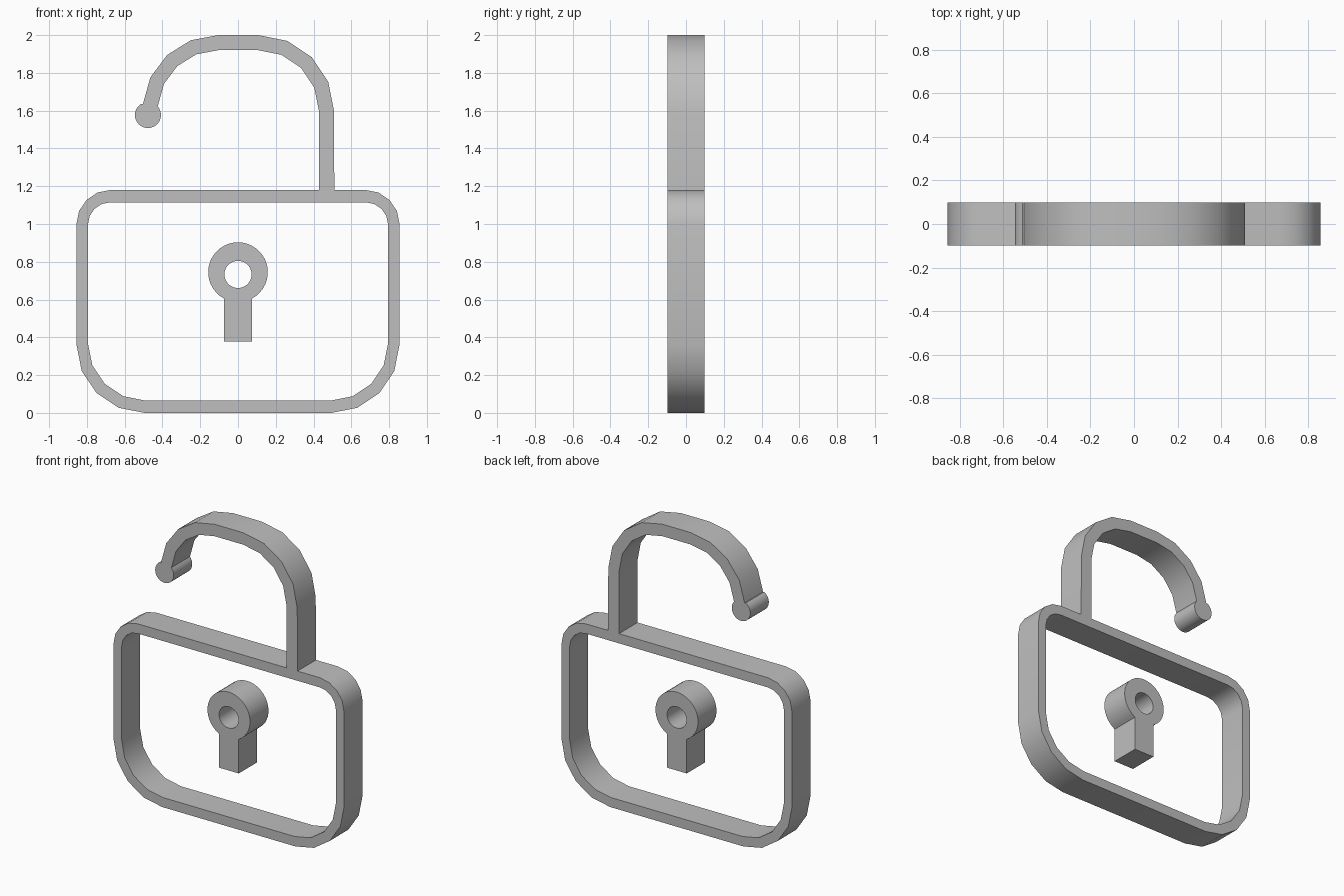
import bpy, bmesh
from math import radians, cos, sin

cube = bpy.data.objects.get("Cube")
if cube:
    bpy.data.objects.remove(cube, do_unlink=True)

HALF_DEPTH = 0.098

grey = bpy.data.materials.new("plain grey")
grey.use_nodes = True
tone = (0.52, 0.52, 0.52, 1)
grey.diffuse_color = tone
grey.node_tree.nodes["Principled BSDF"].inputs["Base Color"].default_value = tone


def arc(cx, cz, r, start, end, steps):
    """Points along a circular arc, angles in degrees."""
    angles = [radians(start + (end - start) * i / steps) for i in range(steps + 1)]
    return [(cx + r * cos(a), cz + r * sin(a)) for a in angles]


def rounded_box(half, bottom, top, r_bottom, r_top):
    """Outline with separate top and bottom corner radii."""
    xb, xt = half - r_bottom, half - r_top
    return (arc(xt, top - r_top, r_top, 0, 90, 4)
            + arc(-xt, top - r_top, r_top, 90, 180, 4)
            + arc(-xb, bottom + r_bottom, r_bottom, 180, 270, 4)
            + arc(xb, bottom + r_bottom, r_bottom, 270, 360, 4))


def extrude_outline(name, *outlines):
    """Fill the outlines (later ones are holes) and extrude along y."""
    curve = bpy.data.curves.new(name + "_outline", "CURVE")
    curve.dimensions = "2D"
    curve.fill_mode = "BOTH"
    curve.extrude = HALF_DEPTH
    for points in outlines:
        spline = curve.splines.new("POLY")
        spline.points.add(len(points) - 1)
        for p, (x, z) in zip(spline.points, points):
            p.co = (x, z, 0, 1)
        spline.use_cyclic_u = True
    helper = bpy.data.objects.new(name + "_helper", curve)
    bpy.context.collection.objects.link(helper)
    bpy.context.view_layer.update()
    evaluated = helper.evaluated_get(bpy.context.evaluated_depsgraph_get())
    mesh = bpy.data.meshes.new_from_object(evaluated)
    bpy.data.objects.remove(helper, do_unlink=True)
    bpy.data.curves.remove(curve)

    # Stand the outline upright, weld the caps to the walls
    bm = bmesh.new()
    bm.from_mesh(mesh)
    for v in bm.verts:
        x, z, depth = v.co
        v.co = (x, -depth, z)
    bmesh.ops.remove_doubles(bm, verts=bm.verts, dist=0.0005)
    bmesh.ops.recalc_face_normals(bm, faces=bm.faces)
    bmesh.ops.dissolve_limit(bm, angle_limit=radians(1), verts=bm.verts, edges=bm.edges)
    bm.to_mesh(mesh)
    bm.free()

    mesh.name = name
    mesh.materials.clear()
    mesh.materials.append(grey)
    obj = bpy.data.objects.new(name, mesh)
    bpy.context.collection.objects.link(obj)
    bpy.ops.object.select_all(action="DESELECT")
    obj.select_set(True)
    bpy.context.view_layer.objects.active = obj
    bpy.ops.object.shade_smooth_by_angle(angle=radians(35))
    return obj


# Body: rounded frame, softer corners at the bottom
extrude_outline("body_frame",
                rounded_box(0.855, 0, 1.18, 0.36, 0.18),
                rounded_box(0.795, 0.065, 1.115, 0.305, 0.12))

# Open shackle: straight leg, arch and round tip in one outline
shackle = [(0.51, 1.18)]
shackle += arc(0.108, 1.6, 0.4, 0, 90, 4)
shackle += arc(-0.105, 1.6, 0.4, 90, 175, 4)
shackle += arc(-0.477, 1.577, 0.069, 120, 402, 24)
shackle += arc(-0.105, 1.6, 0.32, 175, 90, 4)
shackle += arc(0.108, 1.6, 0.32, 90, 0, 4)
shackle += [(0.428, 1.18)]
extrude_outline("shackle", shackle)

# Keyhole: ring with a square stem below
keyhole = arc(0, 0.745, 0.158, -62, 242, 32)
keyhole += [(-0.074, 0.377), (0.074, 0.377)]
extrude_outline("keyhole", keyhole, arc(0, 0.733, 0.072, 0, 348.75, 31))
